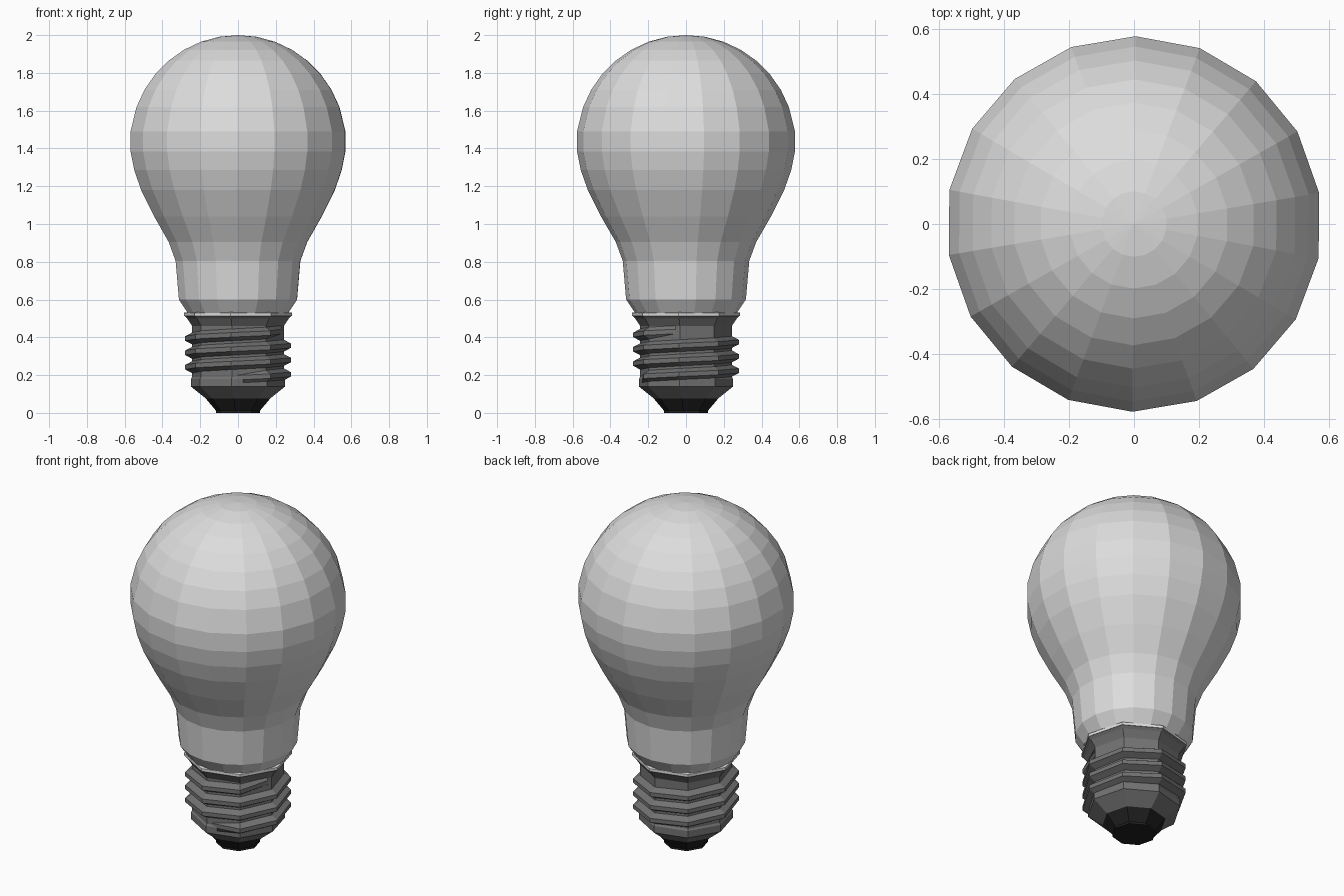
import bpy, math

if "Cube" in bpy.data.objects:
    bpy.data.objects.remove(bpy.data.objects["Cube"])


def material(name, v):
    m = bpy.data.materials.new(name)
    m.diffuse_color = (v, v, v, 1)
    m.use_nodes = True
    m.node_tree.nodes["Principled BSDF"].inputs["Base Color"].default_value = m.diffuse_color
    return m


glass = material("frosted_glass", 0.72)
metal = material("dark_metal", 0.17)
black = material("black_insulator", 0.015)


def add_mesh(name, verts, faces, mat):
    me = bpy.data.meshes.new(name)
    me.from_pydata(verts, [], faces)
    me.materials.append(mat)
    ob = bpy.data.objects.new(name, me)
    bpy.context.collection.objects.link(ob)
    return ob


def lathe(name, profile, sides, start, mat):
    """Revolve (radius, z) pairs from bottom to top, capping both ends."""
    verts, faces = [], []
    for r, z in profile:
        for i in range(sides):
            a = start + math.tau * i / sides
            verts.append((r * math.cos(a), r * math.sin(a), z))
    for j in range(len(profile) - 1):
        for i in range(sides):
            n = (i + 1) % sides
            faces.append((j * sides + i, j * sides + n,
                          (j + 1) * sides + n, (j + 1) * sides + i))
    faces.append(tuple(reversed(range(sides))))
    top = (len(profile) - 1) * sides
    if profile[-1][0] < 0.001:      # pole
        del faces[-1 - sides:-1]
        verts = verts[:top + 1]
        faces += [(top - sides + i, top - sides + (i + 1) % sides, top) for i in range(sides)]
    else:
        faces.append(tuple(range(top, top + sides)))
    return add_mesh(name, verts, faces, mat)


# Glass envelope: curved neck, then a round dome
neck = [(0.27, 0.53), (0.317, 0.60), (0.335, 0.805), (0.372, 0.905),
        (0.45, 1.04), (0.52, 1.18), (0.557, 1.285), (0.577, 1.385), (0.577, 1.49)]
dome = [(0.58 * math.sin(math.radians(t)), 1.42 + 0.58 * math.cos(math.radians(t)))
        for t in range(70, 0, -10)] + [(0, 2.0)]
lathe("glass_bulb", neck + dome, 18, math.radians(89.5), glass)

# Eight-sided cap
A0 = math.radians(-97.7)
lathe("glass_lip", [(0.288, 0.514), (0.288, 0.53), (0.26, 0.535)], 8, A0, glass)
lathe("screw_cap", [(0.17, 0.075), (0.252, 0.14), (0.252, 0.18), (0.245, 0.19),
                    (0.245, 0.46), (0.272, 0.50), (0.286, 0.514)], 8, A0, metal)
lathe("base_contact", [(0.118, 0.0), (0.118, 0.012), (0.172, 0.076)], 8, A0, black)

# Helical screw thread wound around the cap
pitch, z0, z1 = 0.076, 0.185, 0.435
steps = int((z1 - z0) / pitch * 8)
section = [(0.24, -0.034), (0.282, -0.012), (0.282, 0.012), (0.24, 0.034)]
verts, faces = [], []
for k in range(steps + 1):
    a = A0 + math.tau * k / 8
    end = k in (0, steps)
    for r, dz in section:
        r = 0.24 if end else r
        verts.append((r * math.cos(a), r * math.sin(a), z0 + pitch * k / 8 + dz))
for k in range(steps):
    for s in range(3):
        b = k * 4 + s
        faces.append((b, b + 4, b + 5, b + 1))
add_mesh("screw_thread", verts, faces, metal)
